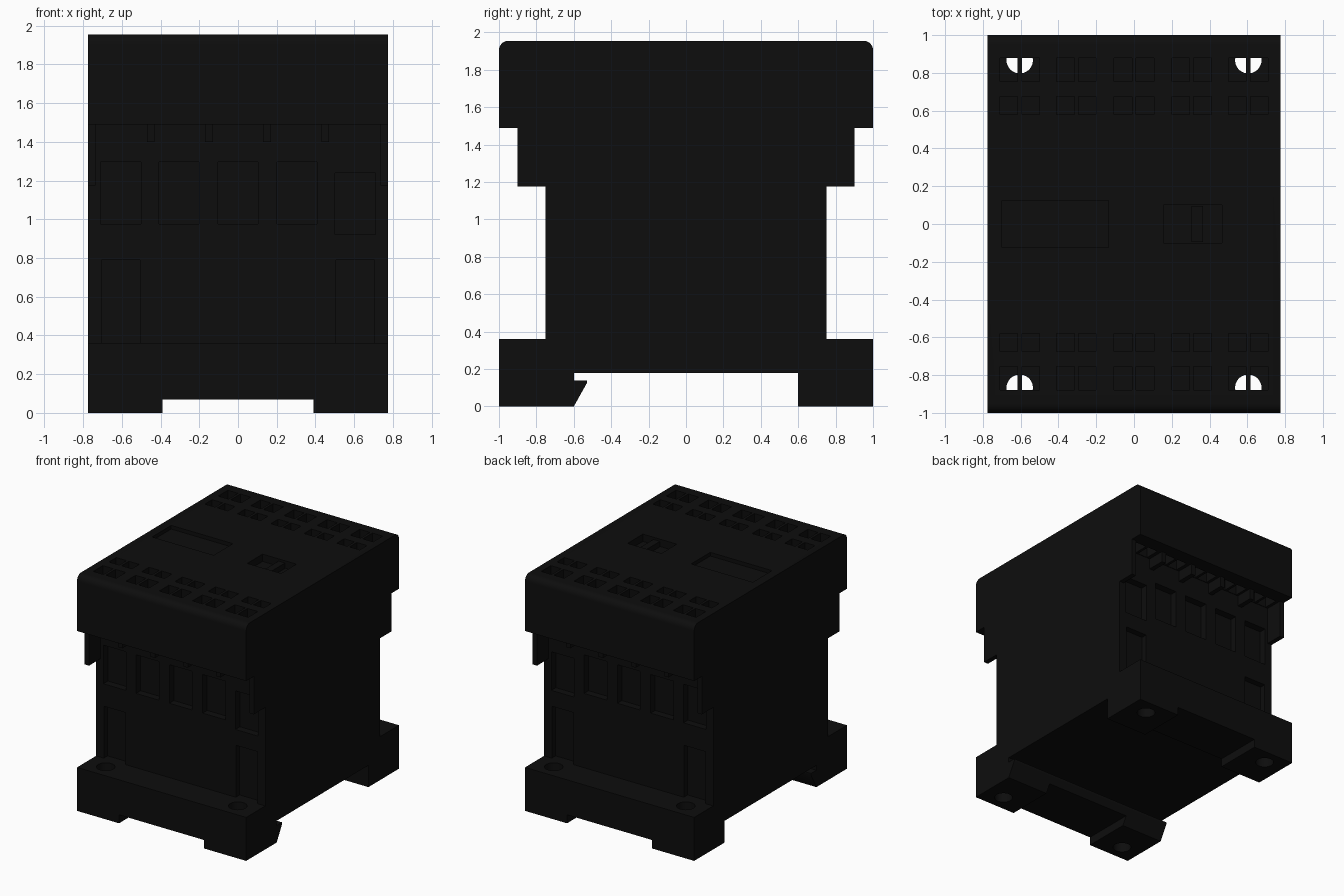
import bpy
import bmesh
import math

cube = bpy.data.objects.get("Cube")
if cube:
    bpy.data.objects.remove(cube, do_unlink=True)

black = bpy.data.materials.new("matte black plastic")
black.use_nodes = True
colour = (0.004, 0.004, 0.004, 1)
black.diffuse_color = colour
black.node_tree.nodes["Principled BSDF"].inputs["Base Color"].default_value = colour

HALF_W = 0.775
COLUMNS = [-0.605, -0.305, 0, 0.305, 0.605]


def finish(name, bm):
    bmesh.ops.recalc_face_normals(bm, faces=bm.faces)
    mesh = bpy.data.meshes.new(name)
    bm.to_mesh(mesh)
    bm.free()
    mesh.materials.append(black)
    obj = bpy.data.objects.new(name, mesh)
    bpy.context.collection.objects.link(obj)
    return obj


def add_box(bm, x, y, z):
    """Add a box given (low, high) ranges."""
    made = bmesh.ops.create_cube(bm, size=1)["verts"]
    for v in made:
        for i, (a, b) in enumerate((x, y, z)):
            v.co[i] = (a + b) / 2 + v.co[i] * (b - a)


def add_cylinder(bm, x, y, radius, low, high):
    made = bmesh.ops.create_cone(bm, segments=32, radius1=radius, radius2=radius,
                                 depth=high - low, cap_ends=True)["verts"]
    bmesh.ops.translate(bm, verts=made, vec=(x, y, (low + high) / 2))


def side_extrusion(name, profile):
    """Extrude a (y, z) outline over the full width."""
    bm = bmesh.new()
    face = bm.faces.new([bm.verts.new((-HALF_W, y, z)) for y, z in profile])
    new = bmesh.ops.extrude_face_region(bm, geom=[face])["geom"]
    verts = [g for g in new if isinstance(g, bmesh.types.BMVert)]
    bmesh.ops.translate(bm, verts=verts, vec=(2 * HALF_W, 0, 0))
    return finish(name, bm)


def cut(obj, bm):
    """Subtract the cutter mesh and discard it."""
    cutter = finish("cutter", bm)
    cutter.hide_render = True
    mod = obj.modifiers.new("cut", "BOOLEAN")
    mod.operation = "DIFFERENCE"
    mod.solver = "EXACT"
    mod.object = cutter
    bpy.context.view_layer.objects.active = obj
    bpy.ops.object.modifier_apply(modifier=mod.name)
    bpy.data.objects.remove(cutter, do_unlink=True)


def span(side, a, b):
    """Mirror a y range to the chosen end."""
    return tuple(sorted((side * a, side * b)))


# Body with mounting feet, rail channel and rail hook
body = side_extrusion("body_and_base", [
    (-1, 0), (-0.6, 0), (-0.53, 0.125), (-0.53, 0.14), (-0.6, 0.14),
    (-0.6, 0.18), (0.6, 0.18), (0.6, 0), (1, 0), (1, 0.36), (0.75, 0.36),
    (0.75, 1.49), (-0.75, 1.49), (-0.75, 0.36), (-1, 0.36)])

# Central notch under the feet
bm = bmesh.new()
add_box(bm, (-0.39, 0.39), (-1.1, 1.1), (-0.1, 0.07))
cut(body, bm)

# Wire windows and screwdriver grooves on both ends
bm = bmesh.new()
for side in (-1, 1):
    for x in COLUMNS:
        drop = 0.055 if x == COLUMNS[-1] else 0
        add_box(bm, (x - 0.104, x + 0.104), span(side, 0.69, 0.8),
                (0.975 - drop, 1.295 - drop))
    for x in (COLUMNS[0], COLUMNS[-1]):
        add_box(bm, (x - 0.1, x + 0.1), span(side, 0.7, 0.8), (0.36, 0.79))
cut(body, bm)

# Mounting holes through the feet
bm = bmesh.new()
for x in (COLUMNS[0], COLUMNS[-1]):
    for y in (-0.867, 0.867):
        add_cylinder(bm, x, y, 0.07, -0.1, 0.355)
        add_cylinder(bm, x, y, 0.07, 0.354, 0.5)
bmesh.ops.delete(bm, geom=[v for v in bm.verts if v.co.z > 0.353 and v.co.z < 0.3545
                           or v.co.z > 0.45], context="VERTS")
for v in bm.verts:
    if v.co.z > 0.3:
        v.co.z = 0.5
cut(body, bm)

# Top cover with rounded long edges
R = 0.05
arc = [(1 - R + R * math.cos(t), 1.955 - R + R * math.sin(t))
       for t in (math.pi / 2 * i / 6 for i in range(7))]
cover = side_extrusion("top_cover", [(-1, 1.49), (1, 1.49)] + arc
                       + [(-y, z) for y, z in reversed(arc)])

# Paired terminal openings and screw pockets, in two rows per end
bm = bmesh.new()
for side in (-1, 1):
    for x in COLUMNS:
        for offset in (-0.058, 0.058):
            across = (x + offset - 0.047, x + offset + 0.047)
            add_box(bm, across, span(side, 0.755, 0.88), (1.4, 2.1))
            add_box(bm, across, span(side, 0.58, 0.675), (1.75, 2.1))
# Label recess and indicator recess
add_box(bm, (-0.7, -0.135), (-0.125, 0.125), (1.925, 2.1))
add_box(bm, (0.155, 0.465), (-0.1, 0.1), (1.895, 2.1))
cut(cover, bm)

# Indicator slider in its recess
bm = bmesh.new()
add_box(bm, (0.305, 0.365), (-0.095, 0.095), (1.88, 1.94))
finish("indicator_slider", bm)

# End guards and terminal barriers beneath the cover
for side, label in ((-1, "front"), (1, "back")):
    bm = bmesh.new()
    for x in (-1, 1):
        add_box(bm, tuple(sorted((x * HALF_W, x * 0.735))),
                span(side, 0.74, 0.9), (1.175, 1.495))
    finish(label + "_end_guards", bm)
    bm = bmesh.new()
    for x in (-0.45, -0.15, 0.15, 0.45):
        add_box(bm, (x - 0.02, x + 0.02), span(side, 0.74, 0.9), (1.4, 1.495))
    finish(label + "_terminal_barriers", bm)

# Crisp flat faces, smooth only around the curves
for obj in bpy.context.scene.objects:
    obj.select_set(obj.type == "MESH" and obj.data.materials[:] == [black])
bpy.context.view_layer.objects.active = body
bpy.ops.object.shade_smooth_by_angle(angle=math.radians(30))
